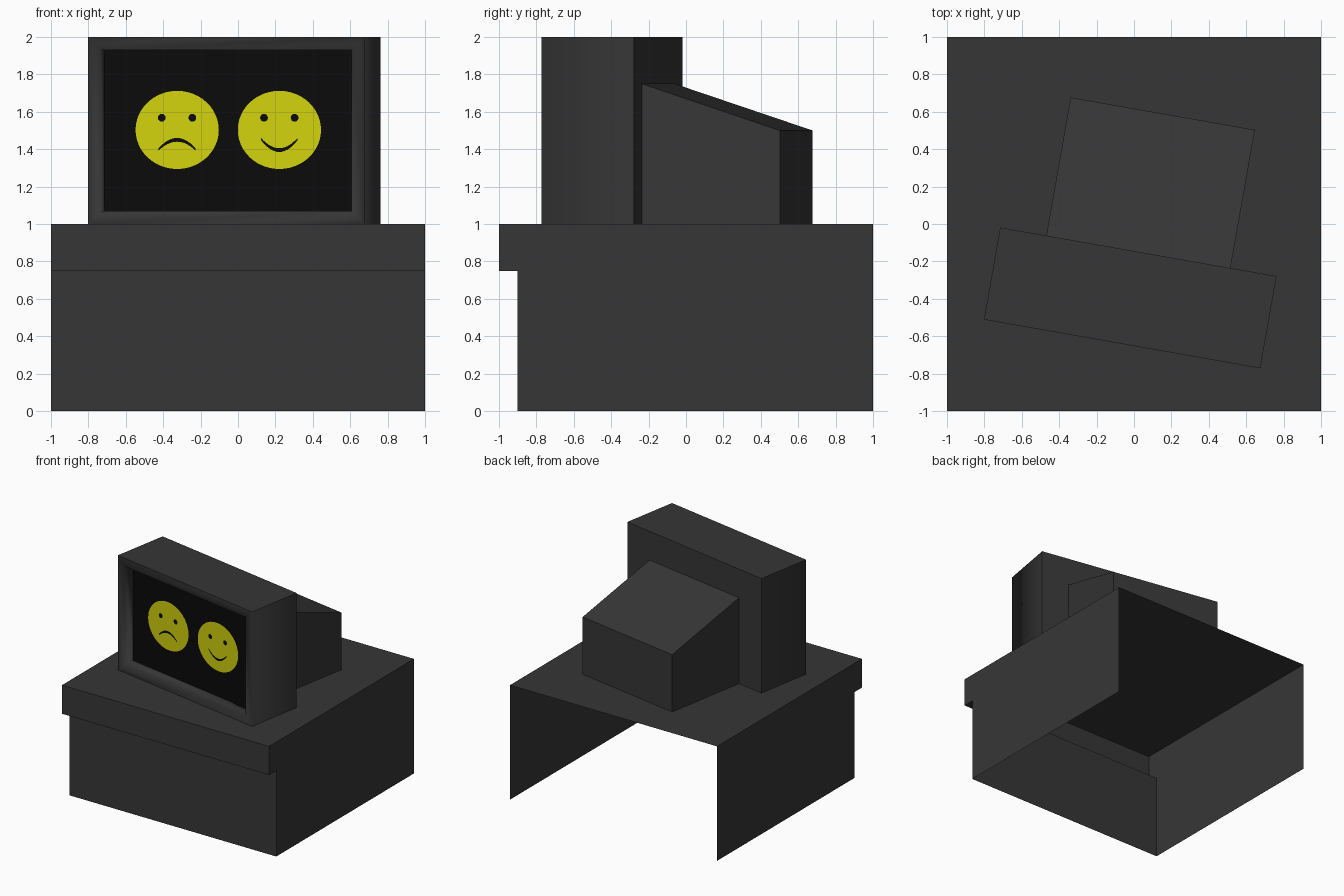
import bpy, bmesh, math
from mathutils import Matrix, Vector

if "Cube" in bpy.data.objects:
    bpy.data.objects.remove(bpy.data.objects["Cube"])


def material(name, rgb):
    m = bpy.data.materials.new(name)
    m.diffuse_color = (*rgb, 1)
    m.use_nodes = True
    m.node_tree.nodes["Principled BSDF"].inputs["Base Color"].default_value = m.diffuse_color
    return m


GREY = material("dark grey", (0.037, 0.037, 0.037))
BLACK = material("screen black", (0.003, 0.003, 0.003))
YELLOW = material("yellow", (0.64, 0.64, 0.004))

# The monitor is turned ten degrees on the desk
TURN = Matrix.Translation((-0.02, -0.395, 0)) @ Matrix.Rotation(math.radians(-10), 4, 'Z')


def finish(bm, name, mats, matrix=None):
    mesh = bpy.data.meshes.new(name)
    if matrix:
        bm.transform(matrix)
    bm.to_mesh(mesh)
    bm.free()
    for m in mats:
        mesh.materials.append(m)
    ob = bpy.data.objects.new(name, mesh)
    bpy.context.collection.objects.link(ob)
    return ob


def prism(name, profile, half, caps_only=(), matrix=None):
    """Extrude a (y, z) outline along x; skip the outline edges listed."""
    bm = bmesh.new()
    left = [bm.verts.new((-half, y, z)) for y, z in profile]
    right = [bm.verts.new((half, y, z)) for y, z in profile]
    n = len(profile)
    for i in range(n):
        if i not in caps_only:
            j = (i + 1) % n
            bm.faces.new((left[i], left[j], right[j], right[i]))
    bm.faces.new(left[::-1])
    bm.faces.new(right)
    bmesh.ops.recalc_face_normals(bm, faces=bm.faces)
    return finish(bm, name, [GREY], matrix)


# Desk: thin shell with a front lip, open at the back and underneath
prism("desk", [(1, 1), (-1, 1), (-1, 0.75), (-0.9, 0.75), (-0.9, 0), (1, 0)], 1, caps_only=(4, 5))

# Monitor rear housing with sloping top
prism("monitor_rear", [(0.25, 1), (0.25, 1.75), (1.0, 1.5), (1.0, 1)], 0.5, matrix=TURN)

# Monitor case with recessed screen
bm = bmesh.new()
bmesh.ops.create_cube(bm, size=1, matrix=Matrix.Translation((0, 0, 1.5)) @ Matrix.Diagonal((1.5, 0.5, 1, 1)))
bm.normal_update()
front = min(bm.faces, key=lambda f: f.normal.y)
bmesh.ops.inset_region(bm, faces=[front], thickness=0.1)
screen = bmesh.ops.extrude_face_region(bm, geom=[front])
bmesh.ops.delete(bm, geom=[front], context='FACES_ONLY')
verts = [v for v in screen["geom"] if isinstance(v, bmesh.types.BMVert)]
bmesh.ops.translate(bm, verts=verts, vec=(0, 0.1, 0))
bmesh.ops.recalc_face_normals(bm, faces=bm.faces)
bm.normal_update()
for f in bm.faces:
    c = f.calc_center_median()
    is_screen = all(abs(v.co.y + 0.15) < 1e-4 for v in f.verts)
    f.material_index = 1 if is_screen else 0
    # soft shading on the frame and sides; top, bottom, back and screen stay flat
    f.smooth = not (is_screen or abs(c.z - 1.5) > 0.49 or c.y > 0.24)
finish(bm, "monitor_case", [GREY, BLACK], TURN)


def plate(bm, points, y):
    bm.faces.new([bm.verts.new((x, y, z)) for x, z in points])


def ellipse(cx, cz, rx, rz, n):
    return [(cx + rx * math.cos(a), cz + rz * math.sin(a))
            for a in (2 * math.pi * i / n for i in range(n))]


def face(name, cx, mouth_end, mouth_mid):
    cz = 1.503
    # Round head
    bm = bmesh.new()
    plate(bm, ellipse(cx, cz, 0.226, 0.209, 48), -0.153)
    finish(bm, name + "_head", [YELLOW], TURN)
    # Eyes and curved mouth
    bm = bmesh.new()
    for s in (-1, 1):
        plate(bm, ellipse(cx + s * 0.083, cz + 0.065, 0.021, 0.021, 16), -0.156)
    n = 14
    for i in range(n):
        quad = []
        for t, side in ((i, -1), (i + 1, -1), (i + 1, 1), (i, 1)):
            u = 2 * t / n - 1
            z = mouth_mid + (mouth_end - mouth_mid) * u * u
            quad.append((cx + 0.1 * u, cz + z + side * (0.01 - 0.004 * u * u)))
        plate(bm, quad, -0.156)
    bmesh.ops.remove_doubles(bm, verts=bm.verts, dist=1e-5)
    finish(bm, name + "_eyes_and_mouth", [BLACK], TURN)


face("sad_face", -0.283, -0.104, -0.053)
face("happy_face", 0.272, -0.048, -0.108)
